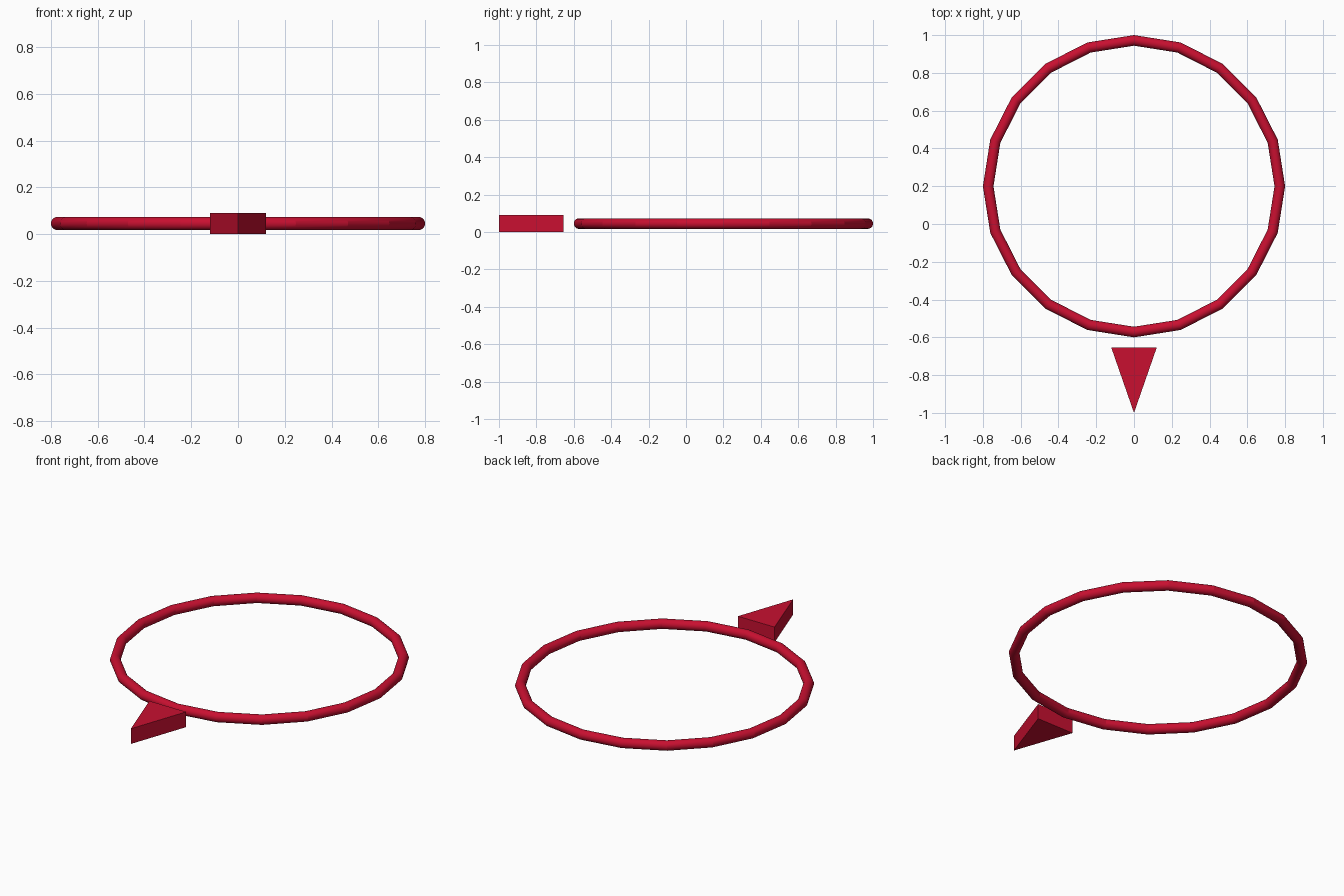
import bpy
import bmesh
import math

if "Cube" in bpy.data.objects:
    bpy.data.objects.remove(bpy.data.objects["Cube"])

HEIGHT = 0.09

red = bpy.data.materials.new("red")
red.diffuse_color = (0.58, 0.005, 0.03, 1.0)
red.use_nodes = True
red.node_tree.nodes["Principled BSDF"].inputs["Base Color"].default_value = red.diffuse_color

# Ring: 20 straight segments with a round section
bpy.ops.mesh.primitive_torus_add(
    major_segments=20, minor_segments=24,
    major_radius=0.772, minor_radius=0.028,
    location=(0, 0.2, HEIGHT / 2))
ring = bpy.context.object
ring.name = "ring"
ring.data.materials.append(red)
# Smooth around the tube, creased between segments
bpy.ops.object.shade_smooth_by_angle(angle=math.radians(16))

# Pointer: extruded triangle in front of the ring
bm = bmesh.new()
outline = [(-0.12, -0.655), (0, -1.0), (0.12, -0.655)]
base = bm.faces.new([bm.verts.new((x, y, 0)) for x, y in outline])
top = bmesh.ops.extrude_face_region(bm, geom=[base])["geom"]
bmesh.ops.translate(bm, vec=(0, 0, HEIGHT),
                    verts=[v for v in top if isinstance(v, bmesh.types.BMVert)])
bmesh.ops.recalc_face_normals(bm, faces=bm.faces)
mesh = bpy.data.meshes.new("pointer")
bm.to_mesh(mesh)
bm.free()
mesh.materials.append(red)
pointer = bpy.data.objects.new("pointer", mesh)
bpy.context.collection.objects.link(pointer)
